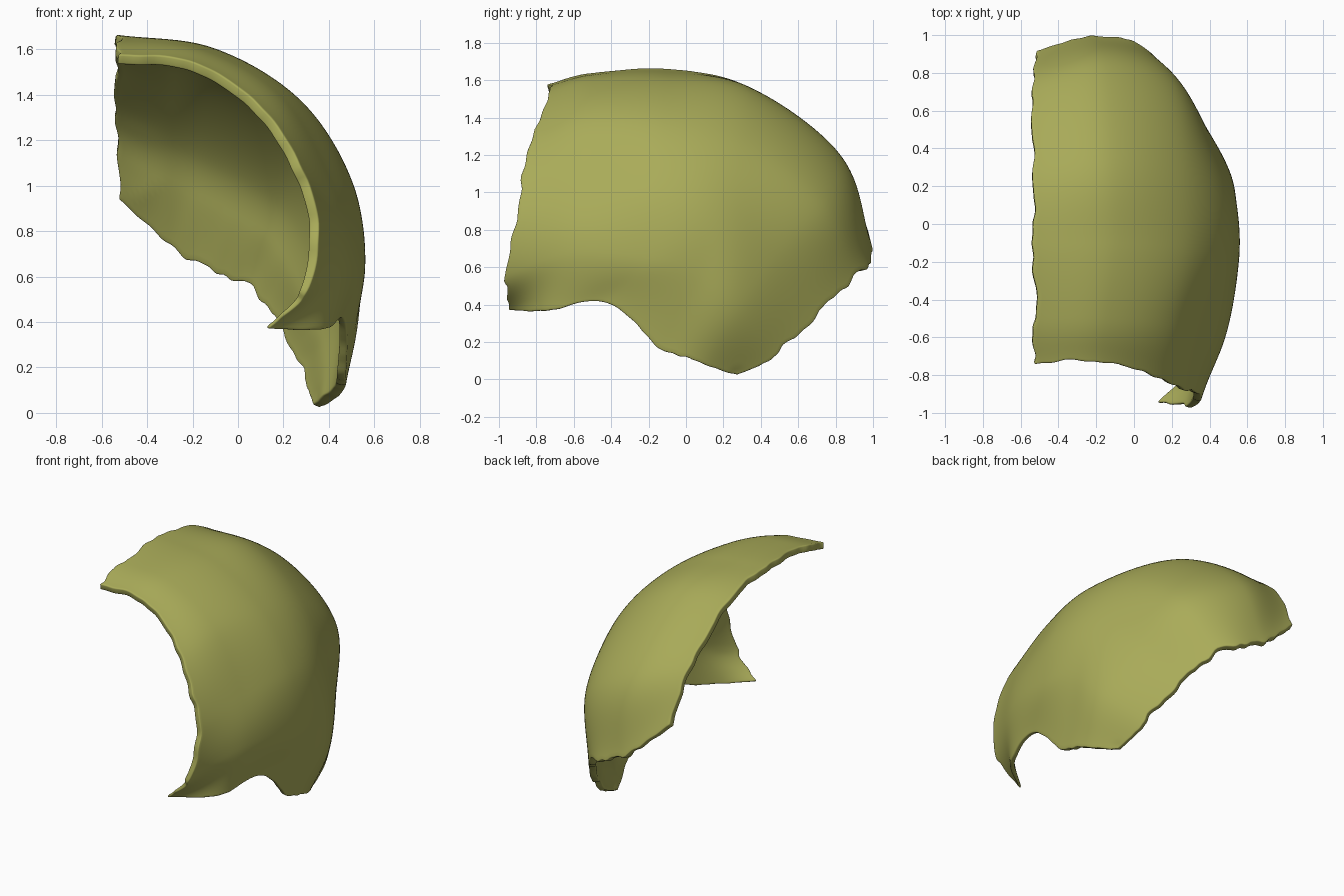
import bpy, bmesh
from mathutils import Vector, noise

if "Cube" in bpy.data.objects:
    bpy.data.objects.remove(bpy.data.objects["Cube"])

# Outer-surface sections, front to back; each runs from midline edge to lower side edge
SECTIONS = [
    [(-.54, -.74, 1.58), (-.17, -.73, 1.535), (.16, -.83, 1.28), (.345, -.90, .90), (.31, -.98, .55), (.13, -.95, .37)],
    [(-.53, -.5, 1.64), (-.15, -.5, 1.595), (.2, -.53, 1.38), (.42, -.56, .99), (.48, -.61, .68), (.38, -.74, .37)],
    [(-.53, -.1, 1.66), (-.1, -.1, 1.60), (.28, -.12, 1.37), (.5, -.15, 1.02), (.555, -.2, .65), (.47, -.42, .41)],
    [(-.53, .3, 1.58), (-.12, .35, 1.53), (.26, .31, 1.28), (.48, .2, .95), (.545, .08, .58), (.475, -.14, .17)],
    [(-.53, .72, 1.30), (-.15, .84, 1.16), (.22, .74, .95), (.4, .48, .67), (.5, .27, .37), (.46, .07, .09)],
    [(-.52, .92, .96), (-.2, .995, .69), (.05, .94, .57), (.22, .73, .35), (.33, .5, .15), (.36, .28, .01)],
]
NU, NV = 80, 80


def spline(pts, t):
    """Smooth curve through all points, t from 0 to 1 (runs on slightly past the ends)."""
    p = [Vector(q) for q in pts]
    p = [2 * p[0] - p[1]] + p + [2 * p[-1] - p[-2]]
    s = t * (len(pts) - 1)
    i = max(0, min(int(s), len(pts) - 2))
    f = s - i
    a, b, c, d = p[i:i + 4]
    return .5 * (2 * b + (c - a) * f + (2 * a - 5 * b + 4 * c - d) * f * f
                 + (3 * b - a - 3 * c + d) * f ** 3)


def surface(u, v):
    return spline([spline(s, u) for s in SECTIONS], v)


def ragged(a, seed, amount):
    """Wobble of an edge, giving the toothed suture outline."""
    return amount * (noise.noise((a * 8, seed, .3)) + .6 * noise.noise((a * 22, seed, 4.3)))


def smooth(t):
    t = min(max(t, 0), 1)
    return t * t * (3 - 2 * t)


# Curved plate, with its ragged outline fading out toward the middle
bm = bmesh.new()
grid = []
for j in range(NV + 1):
    row = []
    for i in range(NU + 1):
        u, v = i / NU, j / NV
        du = ragged(v, 1.4, .014) * smooth(1 - u * 5) + ragged(v, 2.6, .008) * smooth(u * 5 - 4)
        dv = ragged(u, 3.5, .018) * smooth(1 - v * 5) + ragged(u, 5.7, .02) * smooth(v * 5 - 4)
        row.append(bm.verts.new(surface(u + du, v + dv)))
    grid.append(row)
for j in range(NV):
    for i in range(NU):
        bm.faces.new((grid[j][i], grid[j][i + 1], grid[j + 1][i + 1], grid[j + 1][i]))
# Round off the lowest back corner
lip = grid[NV][NU].co.copy()
for row in grid:
    for vert in row:
        near = smooth(1 - (vert.co - lip).length / .08)
        vert.co.z += .012 * near
mesh = bpy.data.meshes.new("skull_side_plate")
bm.to_mesh(mesh)
bm.free()
plate = bpy.data.objects.new("skull_side_plate", mesh)
bpy.context.collection.objects.link(plate)

# Wall thickness: thinner at the rims, thinnest at the lower side edge
group = plate.vertex_groups.new(name="thickness")
for j in range(NV + 1):
    for i in range(NU + 1):
        u, v = i / NU, j / NV
        rim = .6 + .4 * smooth(min(u, v, 1 - v) / .12)
        low = .35 + .5 * v * v
        low += (1 - low) * smooth((1 - u) / .3)
        group.add([j * (NU + 1) + i], rim * low, 'REPLACE')
wall = plate.modifiers.new("wall", 'SOLIDIFY')
wall.thickness = .075
wall.offset = -1
wall.vertex_group = "thickness"
edge = plate.modifiers.new("rounded_rim", 'BEVEL')
edge.width = .016
edge.segments = 3
edge.limit_method = 'ANGLE'
edge.angle_limit = .9

# Olive bone colour
mat = bpy.data.materials.new("olive")
mat.diffuse_color = (.40, .41, .10, 1)
mat.use_nodes = True
mat.node_tree.nodes["Principled BSDF"].inputs["Base Color"].default_value = mat.diffuse_color
mesh.materials.append(mat)
bpy.context.view_layer.objects.active = plate
plate.select_set(True)
bpy.ops.object.shade_smooth_by_angle(angle=1.2)
